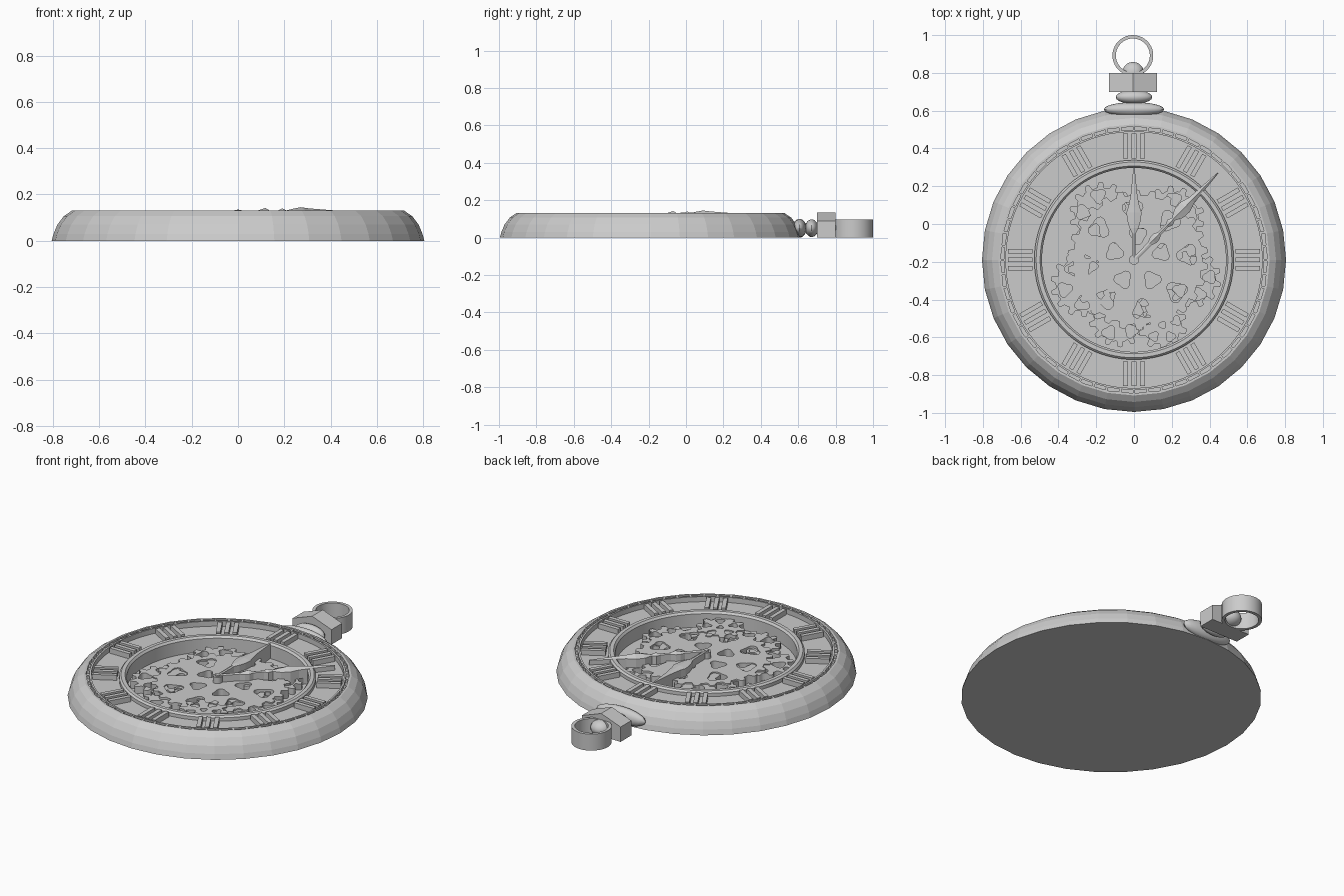
import bpy, bmesh, math
from math import sin, cos, pi, radians
from mathutils import Matrix

if "Cube" in bpy.data.objects:
    bpy.data.objects.remove(bpy.data.objects["Cube"])

CY = -0.19  # centre of the case in y


def finish(bm, name, smooth=False):
    bmesh.ops.recalc_face_normals(bm, faces=bm.faces[:])
    me = bpy.data.meshes.new(name)
    bm.to_mesh(me)
    bm.free()
    ob = bpy.data.objects.new(name, me)
    bpy.context.collection.objects.link(ob)
    if smooth:
        bpy.ops.object.select_all(action='DESELECT')
        ob.select_set(True)
        bpy.context.view_layer.objects.active = ob
        bpy.ops.object.shade_smooth_by_angle(angle=radians(35))
    return ob


def lathe(name, profile, segs, x=0, y=CY, smooth=False, closed=False):
    bm = bmesh.new()
    rings = []
    for r, z in profile:
        if r == 0:
            rings.append([bm.verts.new((x, y, z))] * segs)
        else:
            rings.append([bm.verts.new((x + r * sin(2 * pi * i / segs), y + r * cos(2 * pi * i / segs), z))
                          for i in range(segs)])
    pairs = list(zip(rings, rings[1:])) + ([(rings[-1], rings[0])] if closed else [])
    for a, b in pairs:
        for i in range(segs):
            j = (i + 1) % segs
            bm.faces.new(list(dict.fromkeys((a[i], a[j], b[j], b[i]))))
    return finish(bm, name, smooth)


def ellipsoid(name, loc, size):
    bm = bmesh.new()
    m = Matrix.Translation(loc) @ Matrix.Diagonal((*size, 1))
    bmesh.ops.create_uvsphere(bm, u_segments=20, v_segments=12, radius=1, matrix=m)
    return finish(bm, name, True)


def radial_bars(name, angles_offsets, r0, r1, width, z0, z1):
    bm = bmesh.new()
    for ang, off in angles_offsets:
        m = (Matrix.Translation((0, CY, 0)) @ Matrix.Rotation(-ang, 4, 'Z')
             @ Matrix.Translation((off, (r0 + r1) / 2, (z0 + z1) / 2))
             @ Matrix.Diagonal((width, r1 - r0, z1 - z0, 1)))
        bmesh.ops.create_cube(bm, size=1, matrix=m)
    return finish(bm, name)


def gear(name, x, y, radius, teeth, z0, z1, holes):
    """Toothed plate; holes = list of (distance, size, count, phase)."""
    cu = bpy.data.curves.new(name, 'CURVE')
    cu.dimensions = '2D'
    cu.fill_mode = 'BOTH'
    cu.extrude = (z1 - z0) / 2

    def loop(pts):
        s = cu.splines.new('POLY')
        s.points.add(len(pts) - 1)
        for p, (a, b) in zip(s.points, pts):
            p.co = (a, b, 0, 1)
        s.use_cyclic_u = True

    outline = []
    for i in range(teeth):
        for f, r in ((0, radius - .025), (.3, radius - .03), (.42, radius), (.6, radius + .003), (.75, radius), (.88, radius - .025)):
            a = 2 * pi * (i + f) / teeth
            outline.append((r * cos(a), r * sin(a)))
    loop(outline)
    for dist, size, count, phase in holes:
        for i in range(count):
            a = phase + 2 * pi * i / count
            pts = []
            for k in range(18):
                t = 2 * pi * k / 18
                r = size * (1 + .2 * cos(3 * t))
                pts.append((dist * cos(a) + r * cos(t + a + pi), dist * sin(a) + r * sin(t + a + pi)))
            loop(pts)
    ob = bpy.data.objects.new(name, cu)
    ob.location = (x, CY + y, (z0 + z1) / 2)
    bpy.context.collection.objects.link(ob)
    bpy.ops.object.select_all(action='DESELECT')
    ob.select_set(True)
    bpy.context.view_layer.objects.active = ob
    bpy.ops.object.convert(target='MESH')


def hand(name, angle, stations):
    """Ridged blade lofted through (distance, half width, ridge height)."""
    bm = bmesh.new()
    rows = []
    for r, w, z in stations:
        rows.append([bm.verts.new(c) for c in
                     ((-w, r, .04), (-w, r, .127), (0, r, z), (w, r, .127), (w, r, .04))])
    for a, b in zip(rows, rows[1:]):
        for i in range(5):
            j = (i + 1) % 5
            bm.faces.new((a[i], a[j], b[j], b[i]))
    bm.faces.new(rows[0])
    bm.faces.new(rows[-1])
    bm.transform(Matrix.Translation((0, CY, 0)) @ Matrix.Rotation(-angle, 4, 'Z'))
    return finish(bm, name)


# Faceted case with flat back
lathe("case", [(0, 0), (.805, 0), (.797, .03), (.78, .07), (.752, .107), (.718, .13), (.706, .13), (.706, .02)], 32)

# Stepped dial: gear well, inner ring, hour band, track ring
lathe("dial", [(0, .04), (.487, .04), (.487, .118), (.497, .13), (.518, .13), (.528, .12), (.528, .1), (.678, .1),
               (.678, .13), (.688, .13), (.688, .112), (.712, .112)], 96, smooth=True)

# Plain baton hour markers and minute ticks
hours = [(2 * pi * h / 12, off) for h in range(12) for off in (-.045, 0, .045)]
radial_bars("hour_markers", hours, .538, .668, .024, .09, .13)
radial_bars("minute_ticks", [(2 * pi * m / 60, 0) for m in range(60)], .686, .708, .012, .1, .129)

# Overlapping pierced gears in the well
gear("centre_gear", .02, .0, .37, 26, .04, .088,
     [(.13, .042, 5, .3), (.265, .05, 8, .1)])
gear("upper_left_gear", -.17, .24, .17, 14, .04, .08, [(.1, .036, 5, .5)])
gear("upper_right_gear", .2, .22, .17, 14, .04, .076, [(.1, .036, 5, .2)])
gear("left_gear", -.27, -.13, .17, 14, .04, .082, [(.1, .036, 5, .9)])
gear("lower_gear", -.08, -.3, .16, 14, .04, .075, [(.1, .034, 5, .4)])
gear("right_gear", .31, -.1, .15, 12, .04, .08, [(.09, .032, 5, .1)])
gear("small_gear", .15, -.345, .13, 10, .04, .094, [(.075, .024, 5, .3), (0, .018, 1, 0)])

# Hands and hub
hand("hour_hand", 0, [(0, .008, .13), (.14, .01, .13), (.17, .024, .134), (.21, .036, .134), (.25, .04, .135),
                      (.28, .03, .134), (.34, .018, .132), (.49, .003, .128)])
hand("minute_hand", radians(44), [(0, .01, .13), (.12, .012, .13), (.145, .022, .136), (.17, .022, .142),
                                  (.195, .01, .131), (.25, .01, .131), (.275, .02, .14), (.3, .01, .131),
                                  (.34, .032, .138), (.39, .036, .145), (.44, .02, .14), (.64, .003, .129)])
lathe("hub", [(.026, .04), (.026, .125), (.014, .125), (.014, .132), (0, .132)], 24, smooth=True)

# Stem collars and finial bead
ellipsoid("lower_collar", (0, .607, .05), (.16, .038, .05))
ellipsoid("upper_collar", (0, .672, .05), (.097, .036, .047))
ellipsoid("finial_bead", (-.005, .8, .052), (.058, .058, .045))

# Crown: ridged prism
bm = bmesh.new()
ends = [[bm.verts.new((x - .005, y, z)) for x, z in ((-.127, 0), (-.127, .088), (0, .134), (.127, .088), (.127, 0))]
        for y in (.7, .8)]
for e in ends:
    bm.faces.new(e)
for i in range(5):
    j = (i + 1) % 5
    bm.faces.new((ends[0][i], ends[0][j], ends[1][j], ends[1][i]))
finish(bm, "crown")

# Chain ring
lathe("bow_ring", [(.108, 0), (.108, .097), (.09, .097), (.09, 0)], 40, x=-.006, y=.892, smooth=True, closed=True)
